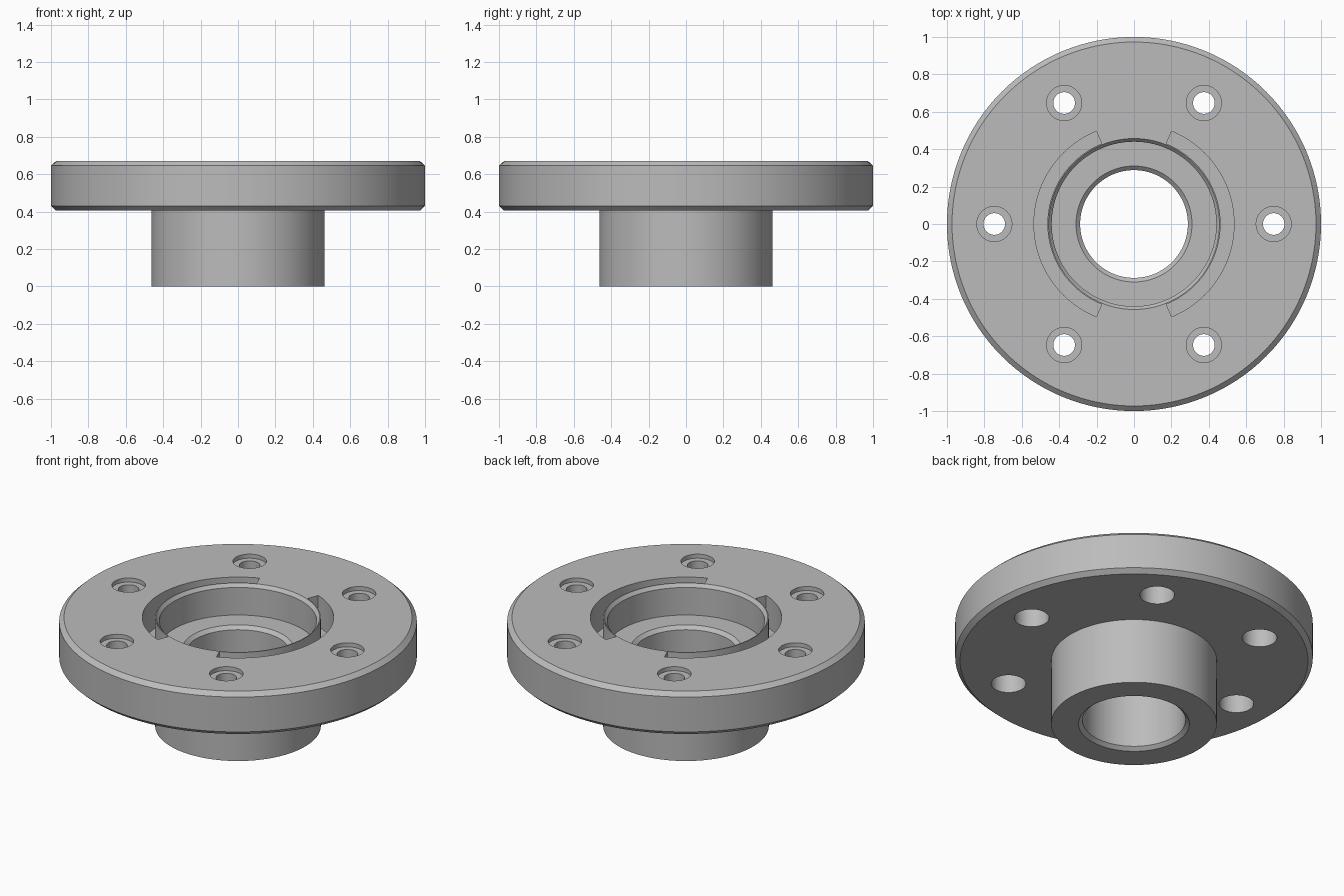
import bpy, bmesh
from math import cos, sin, radians, tau

cube = bpy.data.objects.get("Cube")
if cube:
    bpy.data.objects.remove(cube, do_unlink=True)

grey = bpy.data.materials.new("light_grey_metal")
grey.use_nodes = True
COLOR = (0.5, 0.5, 0.5, 1)
grey.diffuse_color = COLOR
grey.node_tree.nodes["Principled BSDF"].inputs["Base Color"].default_value = COLOR


def revolve(bm, profile, steps, start=0.0, sweep=tau, center=(0, 0), ring=True):
    """Sweep an (r, z) profile about z; ring closes the profile, otherwise its ends are capped."""
    full = sweep >= tau
    rows = []
    for i in range(steps if full else steps + 1):
        a = start + sweep * i / steps
        rows.append([bm.verts.new((center[0] + r * cos(a), center[1] + r * sin(a), z))
                     for r, z in profile])
    n = len(profile)
    for i in range(steps):
        a, b = rows[i], rows[(i + 1) % len(rows)]
        for j in range(n if ring else n - 1):
            k = (j + 1) % n
            bm.faces.new((a[j], b[j], b[k], a[k]))
    if not full:
        bm.faces.new(rows[0])
        bm.faces.new(rows[-1][::-1])
    elif not ring:
        bm.faces.new([row[0] for row in rows])
        bm.faces.new([row[-1] for row in rows][::-1])


def finish(bm, name):
    bmesh.ops.recalc_face_normals(bm, faces=bm.faces)
    mesh = bpy.data.meshes.new(name)
    bm.to_mesh(mesh)
    bm.free()
    mesh.materials.append(grey)
    obj = bpy.data.objects.new(name, mesh)
    bpy.context.collection.objects.link(obj)
    return obj


# Heights of the flange and of the seat inside it
TOP, UNDER, SEAT = 0.67, 0.405, 0.48
HUB = 0.463

# Flange with hub, stepped bore and chamfered edges
bm = bmesh.new()
revolve(bm, [
    (0.31, 0), (HUB, 0), (HUB, UNDER),
    (0.973, UNDER), (1, UNDER + 0.025), (1, TOP - 0.025), (0.973, TOP),
    (0.457, TOP), (0.44, TOP - 0.02), (0.44, SEAT),
    (0.31, SEAT), (0.288, SEAT - 0.02), (0.288, 0.02),
], 128)
flange = finish(bm, "flanged_hub")

# Cutter: six bolt holes, counterbored on both faces
bm = bmesh.new()
for i in range(6):
    a = tau * i / 6
    revolve(bm, [(0.097, UNDER - 0.1), (0.097, 0.55), (0.058, 0.55),
                 (0.058, TOP - 0.025), (0.094, TOP - 0.025), (0.094, TOP + 0.1)],
            40, center=(0.747 * cos(a), 0.747 * sin(a)), ring=False)

# Cutter: two curved slots around the hub wall
for middle in (0, 180):
    revolve(bm, [(HUB, SEAT), (0.535, SEAT), (0.535, TOP + 0.1), (HUB, TOP + 0.1)],
            48, start=radians(middle - 68), sweep=radians(136))
cutter = finish(bm, "hole_cutter")
cutter.hide_render = True

# Cut, then remove the cutter
cut = flange.modifiers.new("cut_holes", 'BOOLEAN')
cut.operation = 'DIFFERENCE'
cut.solver = 'EXACT'
cut.object = cutter
bpy.ops.object.select_all(action='DESELECT')
flange.select_set(True)
bpy.context.view_layer.objects.active = flange
bpy.ops.object.modifier_apply(modifier=cut.name)
bpy.data.objects.remove(cutter, do_unlink=True)

bpy.ops.object.shade_smooth_by_angle(angle=radians(30))
